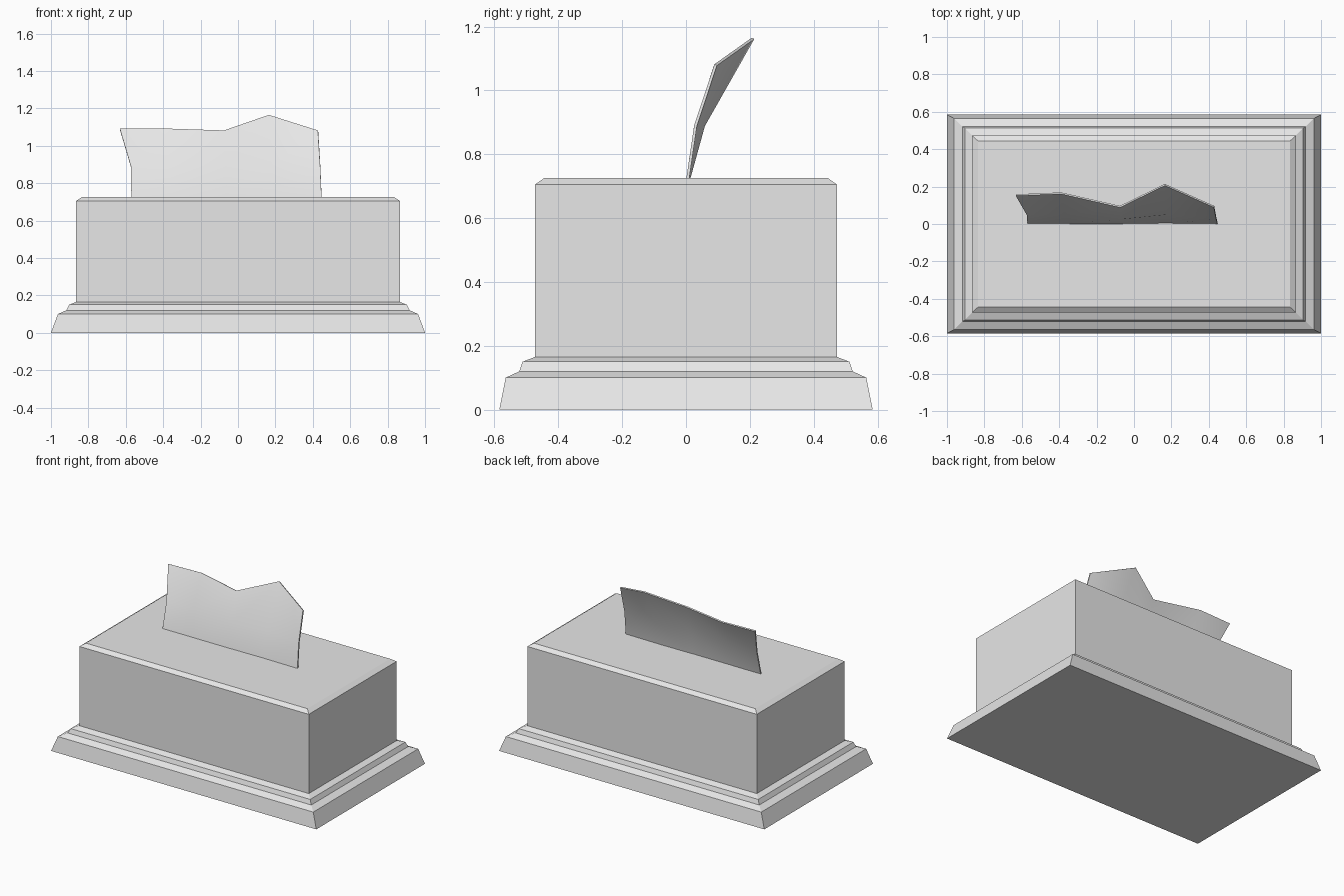
import bpy
import bmesh
import math

if "Cube" in bpy.data.objects:
    bpy.data.objects.remove(bpy.data.objects["Cube"], do_unlink=True)


def make_material(name, colour):
    mat = bpy.data.materials.new(name)
    mat.use_nodes = True
    mat.diffuse_color = colour
    mat.node_tree.nodes["Principled BSDF"].inputs["Base Color"].default_value = colour
    return mat


def add_object(name, bm, mat):
    bmesh.ops.recalc_face_normals(bm, faces=bm.faces)
    mesh = bpy.data.meshes.new(name)
    bm.to_mesh(mesh)
    bm.free()
    obj = bpy.data.objects.new(name, mesh)
    mesh.materials.append(mat)
    bpy.context.collection.objects.link(obj)
    return obj


grey = make_material("light grey", (0.8, 0.8, 0.8, 1))

# Box with stepped skirting and chamfered lid: half width, half depth, height
profile = [
    (1.0, 0.585, 0.0),
    (0.963, 0.565, 0.10),
    (0.918, 0.522, 0.12),
    (0.903, 0.512, 0.15),
    (0.865, 0.473, 0.165),
    (0.865, 0.473, 0.705),
    (0.835, 0.445, 0.725),
]
corners = [(-1, -1), (1, -1), (1, 1), (-1, 1)]
bm = bmesh.new()
rings = [[bm.verts.new((sx * w, sy * d, z)) for sx, sy in corners]
         for w, d, z in profile]
for lower, upper in zip(rings, rings[1:]):
    for i in range(4):
        j = (i + 1) % 4
        bm.faces.new((lower[i], lower[j], upper[j], upper[i]))
bm.faces.new(rings[0][::-1])
bm.faces.new(rings[-1])
add_object("tissue_box", bm, grey)

# Tissue: a thin creased sheet leaning back, in rows from the slot to the edge
rows = [
    [(-0.57, 0.005, 0.72), (-0.35, 0.005, 0.72), (-0.06, 0.005, 0.72),
     (0.19, 0.008, 0.72), (0.447, 0.005, 0.72)],
    [(-0.573, 0.052, 0.89), (-0.37, 0.052, 0.89), (-0.065, 0.03, 0.89),
     (0.18, 0.055, 0.89), (0.44, 0.03, 0.89)],
    [(-0.632, 0.155, 1.09), (-0.39, 0.165, 1.09), (-0.075, 0.093, 1.08),
     (0.165, 0.21, 1.163), (0.428, 0.093, 1.08)],
]
bm = bmesh.new()
grid = [[bm.verts.new(p) for p in row] for row in rows]
for low, high in zip(grid, grid[1:]):
    for i in range(len(low) - 1):
        bm.faces.new((low[i], low[i + 1], high[i + 1], high[i]))
tissue = add_object("tissue", bm, grey)
solid = tissue.modifiers.new("thickness", 'SOLIDIFY')
solid.thickness = 0.009
solid.offset = 0
bpy.ops.object.select_all(action='DESELECT')
tissue.select_set(True)
bpy.context.view_layer.objects.active = tissue
bpy.ops.object.modifier_apply(modifier=solid.name)
bpy.ops.object.shade_smooth_by_angle(angle=math.radians(40))
